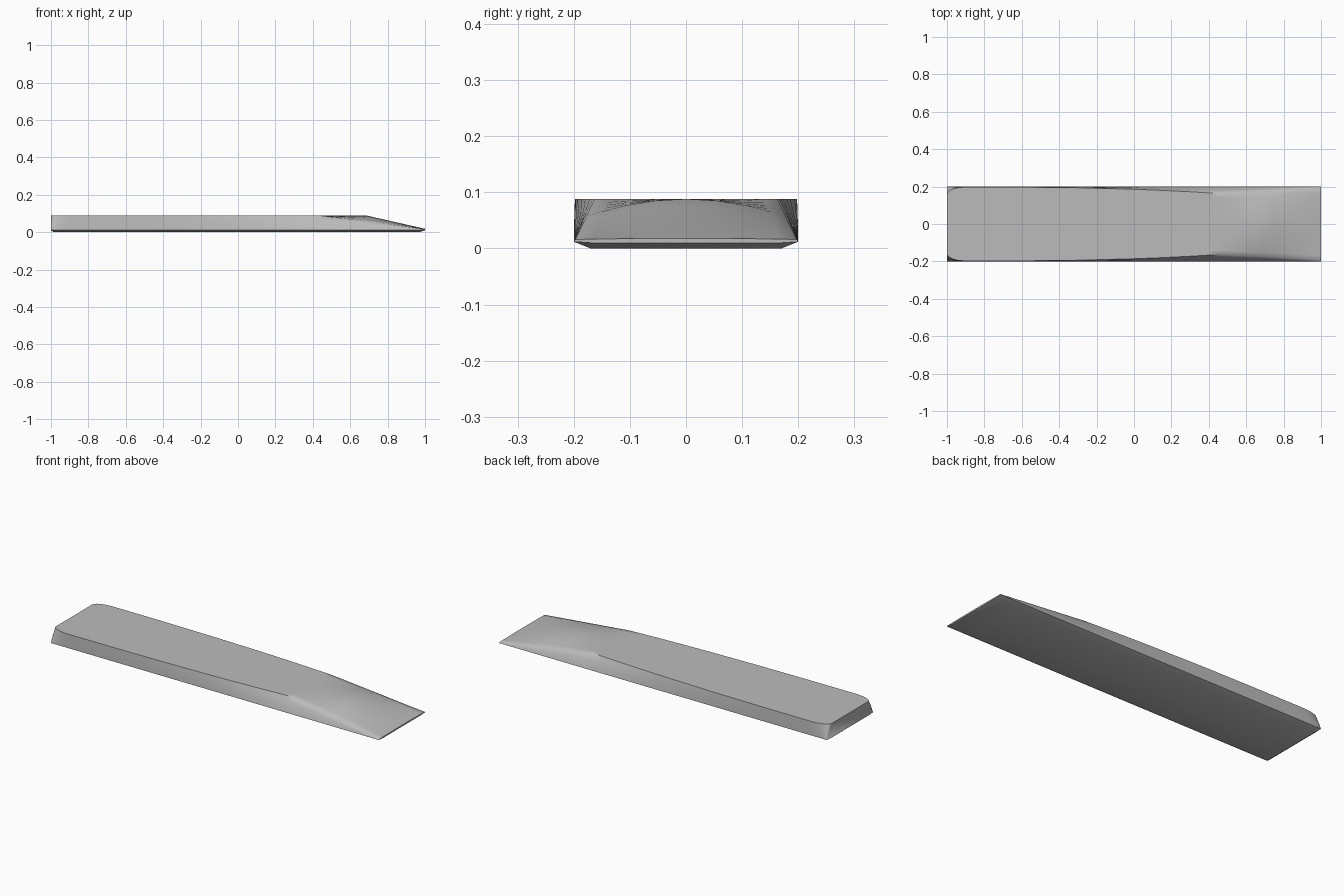
import bpy, bmesh, math

cube = bpy.data.objects.get("Cube")
if cube:
    bpy.data.objects.remove(cube)

# One plain grey material
grey = bpy.data.materials.new("plain grey")
grey.use_nodes = True
colour = (0.5, 0.5, 0.5, 1)
grey.diffuse_color = colour
grey.node_tree.nodes["Principled BSDF"].inputs["Base Color"].default_value = colour

HALF, TOP, TIP, RIM = 0.2, 0.088, 0.018, 0.012
CREASE_END, RIDGE_END = 0.45, 0.69


def ramp(x, a, b):
    return min(max((x - a) / (b - a), 0), 1)


def edge_width(x):
    """Half width of the top face: rounded rear corners, drawn in, then flared."""
    if x > CREASE_END:
        return 0.163 + 0.034 * ramp(x, CREASE_END, 1)
    w = 0.198 - 0.035 * ramp(x, -0.9, CREASE_END) ** 2.6
    u = ramp(x, -0.9, -1)
    return w - 0.04 * (1 - math.sqrt(1 - u * u))


def half_section(x):
    """Points (y, z) from the bottom edge up to the top centre line."""
    base = 0.01 * max(ramp(x, -0.985, -1), ramp(x, 0.97, 1))
    w = edge_width(x)
    centre = TOP + (TIP - TOP) * ramp(x, RIDGE_END, 1)
    edge = TOP + (TIP - 0.002 - TOP) * ramp(x, CREASE_END, 1)
    points = [(0.17, base), (HALF, RIM)]
    for t in (0.35, 0.7):                       # slightly bulging side
        y = HALF + (w - HALF) * t ** 1.4
        points.append((y, RIM + (edge - RIM) * t))
    for f in (1, 0.85, 0.6, 0.3, 0):            # crowned top
        points.append((w * f, edge + (centre - edge) * (1 - f ** 2)))
    return points


# Wedge-nosed body, lofted along x
stations = [-1, -0.997, -0.985, -0.97, -0.94, -0.9, -0.6, -0.3, 0, 0.15, 0.3,
            0.4, 0.45, 0.51, 0.57, 0.63, 0.69, 0.75, 0.83, 0.91, 0.97, 1]
bm = bmesh.new()
rings = []
for x in stations:
    half = half_section(x)
    loop = half + [(-y, z) for y, z in reversed(half[:-1])]
    rings.append([bm.verts.new((x, y, z)) for y, z in loop])
n = len(rings[0])
for a, b in zip(rings, rings[1:]):
    for i in range(n):
        j = (i + 1) % n
        bm.faces.new((a[i], b[i], b[j], a[j]))
bm.faces.new(rings[0])
bm.faces.new(rings[-1])
bmesh.ops.recalc_face_normals(bm, faces=bm.faces)
for face in bm.faces:
    face.smooth = True


def sharpen(a, b):
    edge = bm.edges.get((a, b))
    if edge:
        edge.smooth = False


# Sharp creases: lower rim, top outline up to the crease end, both end caps
rim, crease = 1, 4
for k in range(len(stations) - 1):
    a, b = rings[k], rings[k + 1]
    for i in (rim, n - 1 - rim):
        sharpen(a[i], b[i])
    if stations[k + 1] <= CREASE_END:
        for i in (crease, n - 1 - crease):
            sharpen(a[i], b[i])
for i in range(n):
    sharpen(rings[-1][i], rings[-1][(i + 1) % n])
    if not (rim <= i < crease or n - 1 - crease <= i < n - 1 - rim):
        sharpen(rings[0][i], rings[0][(i + 1) % n])

mesh = bpy.data.meshes.new("wedge_body")
bm.to_mesh(mesh)
bm.free()
mesh.materials.append(grey)
body = bpy.data.objects.new("wedge_body", mesh)
bpy.context.collection.objects.link(body)
